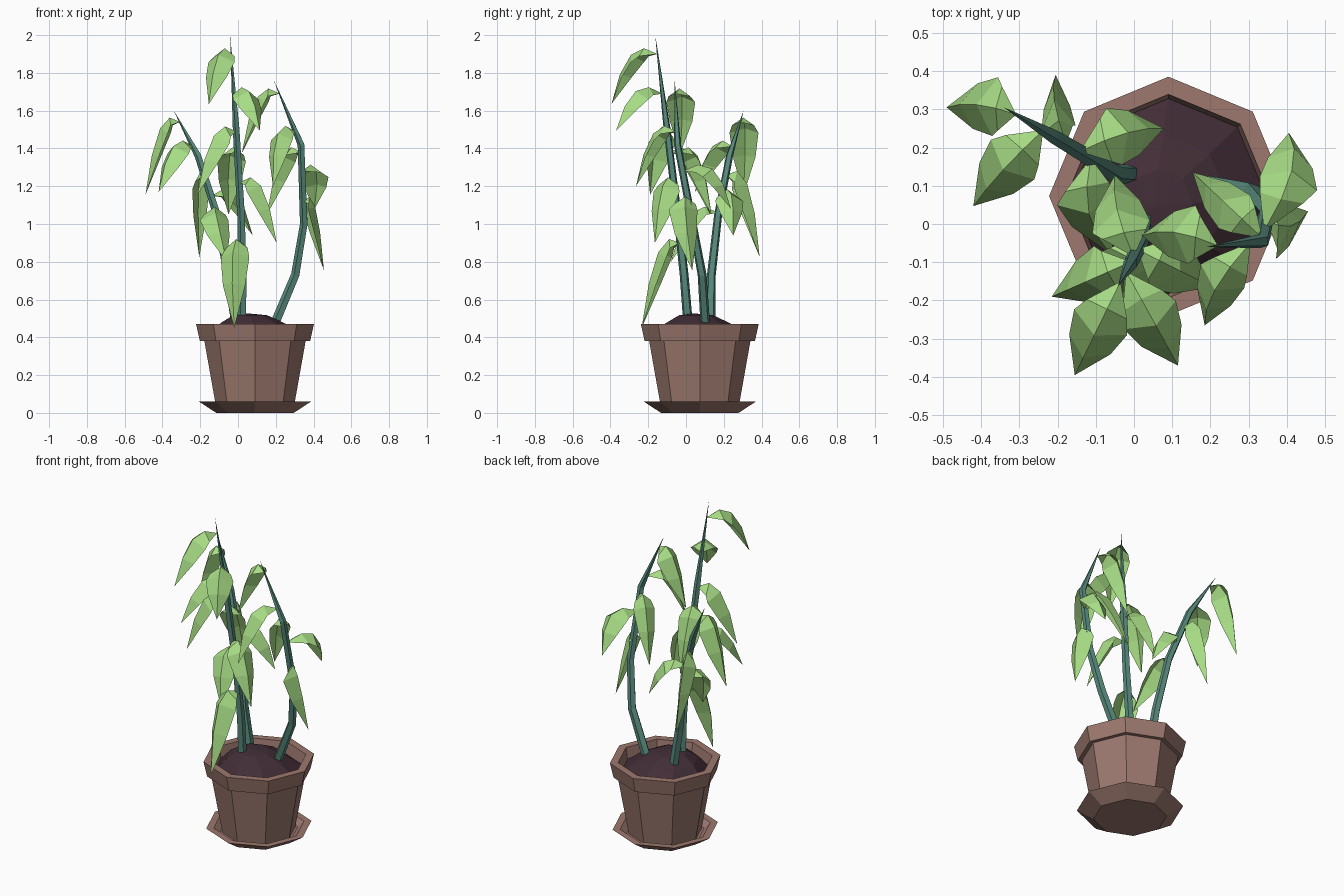
import bpy, bmesh, math
from mathutils import Vector as V

if "Cube" in bpy.data.objects:
    bpy.data.objects.remove(bpy.data.objects["Cube"])

CX, CY = 0.09, 0.073  # pot axis


def material(name, rgb):
    m = bpy.data.materials.new(name)
    m.diffuse_color = (*[((c / 255 + 0.055) / 1.055) ** 2.4 for c in rgb], 1)
    m.use_nodes = True
    m.node_tree.nodes["Principled BSDF"].inputs["Base Color"].default_value = m.diffuse_color
    return m


CLAY = material("clay brown", (157, 121, 111))
SOIL = material("dark soil", (66, 45, 54))
STEM = material("teal stem", (88, 138, 125))
LEAF = material("leaf green", (167, 220, 133))


def finish(name, bm, mat, recalc=True):
    if recalc:
        bmesh.ops.recalc_face_normals(bm, faces=bm.faces)
    me = bpy.data.meshes.new(name)
    bm.to_mesh(me)
    bm.free()
    me.materials.append(mat)
    ob = bpy.data.objects.new(name, me)
    bpy.context.collection.objects.link(ob)


def skin(bm, rings):
    """Join closed rings of equal length; a one-vertex ring is a point."""
    for a, b in zip(rings, rings[1:]):
        n = max(len(a), len(b))
        for i in range(n):
            quad = [a[i % len(a)], a[(i + 1) % len(a)], b[(i + 1) % len(b)], b[i % len(b)]]
            bm.faces.new(list(dict.fromkeys(quad)))


def lathe(name, profile, mat, sides=8, shift=(0, 0)):
    """Spin (radius, z) points; shift moves the inner points sideways."""
    bm = bmesh.new()
    rmax = max(r for r, z in profile)
    rings = []
    for r, z in profile:
        k = 1 - r / rmax
        x, y = CX + shift[0] * k, CY + shift[1] * k
        rings.append([bm.verts.new((x + r * math.cos(math.tau * i / sides),
                                    y + r * math.sin(math.tau * i / sides), z))
                      for i in range(sides if r else 1)])
    skin(bm, rings)
    finish(name, bm, mat)


# Pot, saucer and soil mound
lathe("saucer", [(0, 0), (0.205, 0), (0.297, 0.06), (0.255, 0.06), (0.22, 0.03), (0, 0.03)], CLAY)
lathe("pot", [(0, 0.025), (0.205, 0.025), (0.268, 0.38), (0.292, 0.38), (0.312, 0.47),
              (0.266, 0.47), (0.25, 0.36), (0, 0.36)], CLAY)
lathe("soil", [(0, 0.38), (0.255, 0.4), (0.17, 0.475), (0.09, 0.517), (0, 0.527)],
      SOIL, shift=(-0.04, -0.03))


# Stems: tapering five-sided tubes ending in a point
def stem(name, pts):
    bm = bmesh.new()
    pts = [V(p) for p in pts]
    rings = []
    for i, p in enumerate(pts):
        k = i / (len(pts) - 1)
        r = 0.027 - 0.01 * k if k < 1 else 0
        t = (pts[min(i + 1, len(pts) - 1)] - pts[max(i - 1, 0)]).normalized()
        u = t.cross(V((0, 1, 0))).normalized()
        w = t.cross(u)
        rings.append([bm.verts.new(p + r * (u * math.cos(a) + w * math.sin(a)))
                      for a in (math.tau * k / 5 for k in range(5))] if r else [bm.verts.new(p)])
    skin(bm, rings)
    bm.faces.new(rings[0])
    finish(name, bm, STEM)
    return pts


tall = stem("tall_stem", [(0.02, 0.015, 0.42), (0.025, -0.01, 0.73), (0.018, -0.045, 1.05),
                          (-0.008, -0.1, 1.5), (-0.042, -0.163, 2.0)])
right = stem("right_stem", [(0.175, 0.105, 0.42), (0.305, 0.085, 0.73), (0.35, 0.035, 1.0),
                            (0.335, -0.045, 1.42), (0.19, -0.06, 1.76)])
left = stem("left_stem", [(0, 0.13, 0.42), (-0.05, 0.133, 0.72), (-0.11, 0.17, 1.05),
                          (-0.21, 0.23, 1.36), (-0.34, 0.305, 1.6)])


def on_stem(pts, z):
    """Point of a stem at height z."""
    for a, b in zip(pts, pts[1:]):
        if a.z <= z <= b.z:
            return a.lerp(b, (z - a.z) / (b.z - a.z))


# Leaves: drooping blades folded along the midrib, growing from a stem at height z
def leaf(name, pts, z, tip, bow=(0, 0), half=0.077, fold=0.055):
    base, tip = on_stem(pts, z), V(tip)
    d = tip - base
    ctrl = base + V((d.x * 0.65 + bow[0], d.y * 0.65 + bow[1], 0.125))
    side = V((-d.y, d.x, 0)).normalized()
    bm = bmesh.new()
    rows = []
    for t, w in ((0, 0), (0.24, 0.76), (0.5, 1), (0.76, 0.78), (1, 0)):
        p = base * (1 - t) ** 2 + ctrl * 2 * t * (1 - t) + tip * t * t
        tan = ((ctrl - base) * (1 - t) + (tip - ctrl) * t).normalized()
        nrm = tan.cross(side).normalized()
        mid = bm.verts.new(p)
        rows.append([bm.verts.new(p + (side * half * s - nrm * fold) * w) if s else mid
                     for s in (-1, 0, 1)] if w else [mid] * 3)
    for a, b in zip(rows, rows[1:]):
        for i in (0, 1):
            bm.faces.new(list(dict.fromkeys([a[i], b[i], b[i + 1], a[i + 1]])))
    finish(name, bm, LEAF, recalc=False)


leaf("tall_leaf_1", tall, 1.9, (-0.155, -0.395, 1.635))
leaf("tall_leaf_2", tall, 1.69, (0.115, -0.37, 1.495))
leaf("tall_leaf_3", tall, 1.49, (-0.215, -0.19, 1.155), fold=0.07)
leaf("tall_leaf_4", tall, 1.38, (-0.05, 0.128, 1.05), bow=(-0.03, 0))
leaf("tall_leaf_5", tall, 1.22, (0.205, -0.165, 0.9))
leaf("tall_leaf_6", tall, 0.9, (-0.02, -0.235, 0.45), bow=(-0.05, 0), fold=0.065)

leaf("right_leaf_1", right, 1.69, (0.02, -0.03, 1.375), bow=(0, 0.04))
leaf("right_leaf_2", right, 1.49, (0.185, -0.265, 1.2), bow=(-0.05, 0), half=0.065)
leaf("right_leaf_3", right, 1.38, (0.153, 0.135, 1.05), half=0.06)
leaf("right_leaf_4", right, 1.28, (0.405, 0.238, 1.08), bow=(0.07, 0.02))
leaf("right_leaf_5", right, 1.12, (0.455, 0.033, 0.755), bow=(0, -0.06))

leaf("left_leaf_1", left, 1.54, (-0.49, 0.305, 1.155), bow=(0, 0.03))
leaf("left_leaf_2", left, 1.41, (-0.42, 0.047, 1.17), bow=(0, 0.02))
leaf("left_leaf_3", left, 1.26, (-0.205, 0.39, 0.825), bow=(-0.03, 0.02), half=0.045, fold=0.08)
leaf("left_leaf_4", left, 1.15, (0.078, 0.25, 0.94), bow=(0, 0.03))
leaf("left_leaf_5", left, 1.06, (-0.06, -0.08, 0.8), bow=(-0.07, 0))
